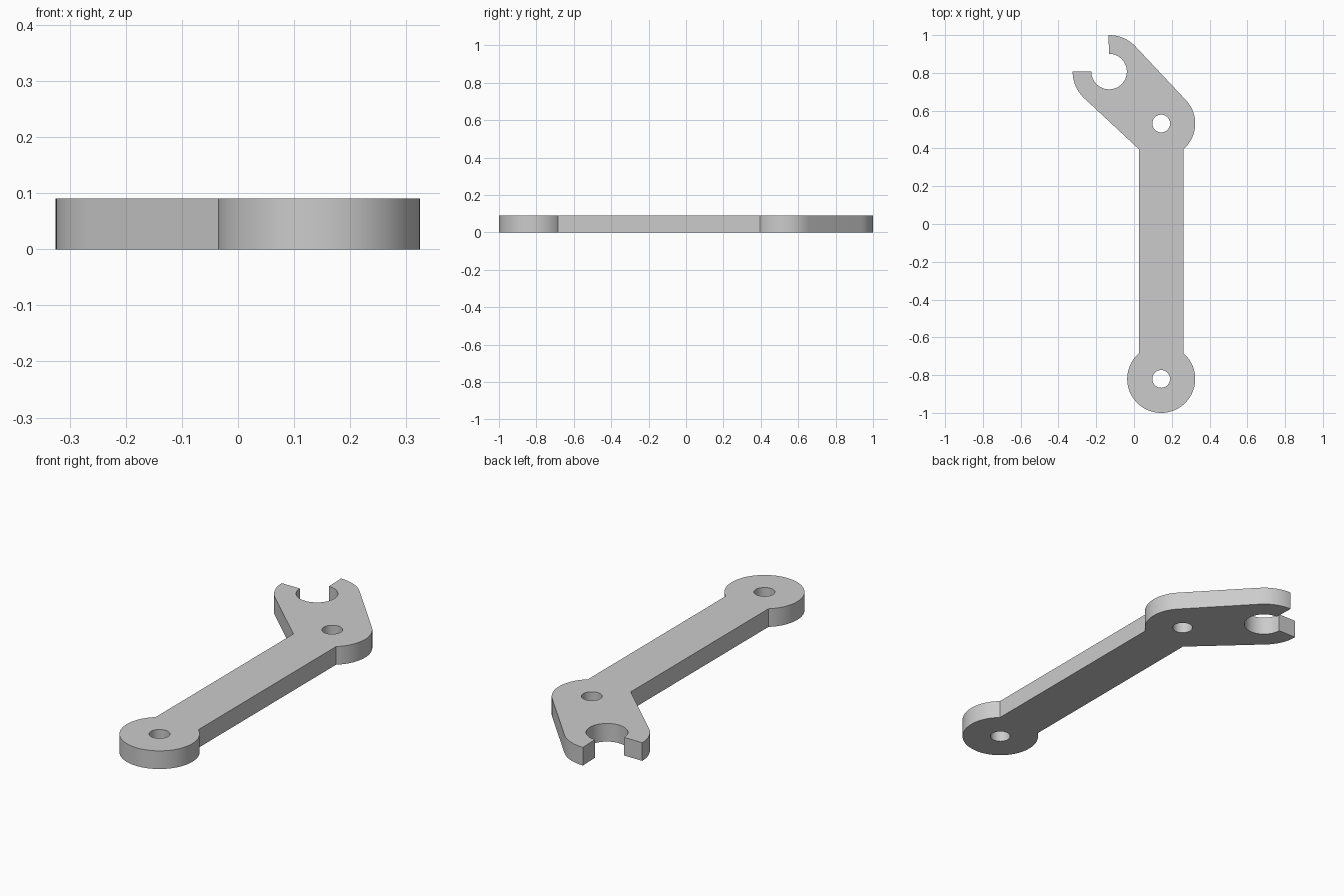
import bpy, bmesh
from math import radians, degrees, asin, acos, atan2, cos, sin
from mathutils import Vector

cube = bpy.data.objects.get("Cube")
if cube:
    bpy.data.objects.remove(cube, do_unlink=True)

THICKNESS = 0.09
RING, HINGE, JAW = Vector((0.144, -0.82)), Vector((0.144, 0.532)), Vector((-0.132, 0.807))
R_END, R_JAW, R_MOUTH, R_HOLE = 0.18, 0.193, 0.094, 0.047
BAR_HALF = 0.117


def arc(centre, radius, start, end, step=4):
    """Points along an arc between two angles in degrees."""
    n = max(1, round(abs(end - start) / step))
    angles = [radians(start + (end - start) * i / n) for i in range(n + 1)]
    return [centre + radius * Vector((cos(a), sin(a))) for a in angles]


def add_loop(bm, points):
    verts = [bm.verts.new((p.x, p.y, 0)) for p in points]
    return [bm.edges.new((v, verts[i - 1])) for i, v in enumerate(verts)]


# Angles where the bar meets the round ends, and where the jaw sides are tangent
neck = degrees(asin(BAR_HALF / R_END))
axis = JAW - HINGE
lean = degrees(atan2(axis.y, axis.x))
spread = degrees(acos((R_END - R_JAW) / axis.length))

# Outline: lower ring, hinge, upper tip, mouth, lower tip, back to the bar
outline = arc(RING, R_END, 90 + neck, 450 - neck)
outline += arc(HINGE, R_END, neck - 90, lean - spread)
outline += arc(JAW, R_JAW, lean - spread, 91)
outline += arc(JAW, R_MOUTH, 90, -180)
outline += arc(JAW, R_JAW, 180, lean + spread)
outline += arc(HINGE, R_END, lean + spread, 270 - neck)

# Flat plate with two bolt holes, then thickness
bm = bmesh.new()
edges = add_loop(bm, outline)
for centre in (RING, HINGE):
    edges += add_loop(bm, arc(centre, R_HOLE, 0, 350, 10))
bmesh.ops.triangle_fill(bm, edges=edges, use_beauty=True, use_dissolve=False, normal=(0, 0, 1))
result = bmesh.ops.extrude_face_region(bm, geom=bm.faces[:], use_keep_orig=True)
top = [g for g in result["geom"] if isinstance(g, bmesh.types.BMVert)]
bmesh.ops.translate(bm, verts=top, vec=(0, 0, THICKNESS))
bmesh.ops.recalc_face_normals(bm, faces=bm.faces[:])

mesh = bpy.data.meshes.new("wrench_body")
bm.to_mesh(mesh)
bm.free()
body = bpy.data.objects.new("wrench_body", mesh)
bpy.context.collection.objects.link(body)

# Plain grey finish
grey = bpy.data.materials.new("plain_grey")
grey.use_nodes = True
colour = (0.6, 0.6, 0.6, 1)
grey.diffuse_color = colour
grey.node_tree.nodes["Principled BSDF"].inputs["Base Color"].default_value = colour
mesh.materials.append(grey)

# Smooth curved walls, crisp rims
bpy.ops.object.select_all(action="DESELECT")
body.select_set(True)
bpy.context.view_layer.objects.active = body
bpy.ops.object.shade_smooth_by_angle(angle=radians(30))
